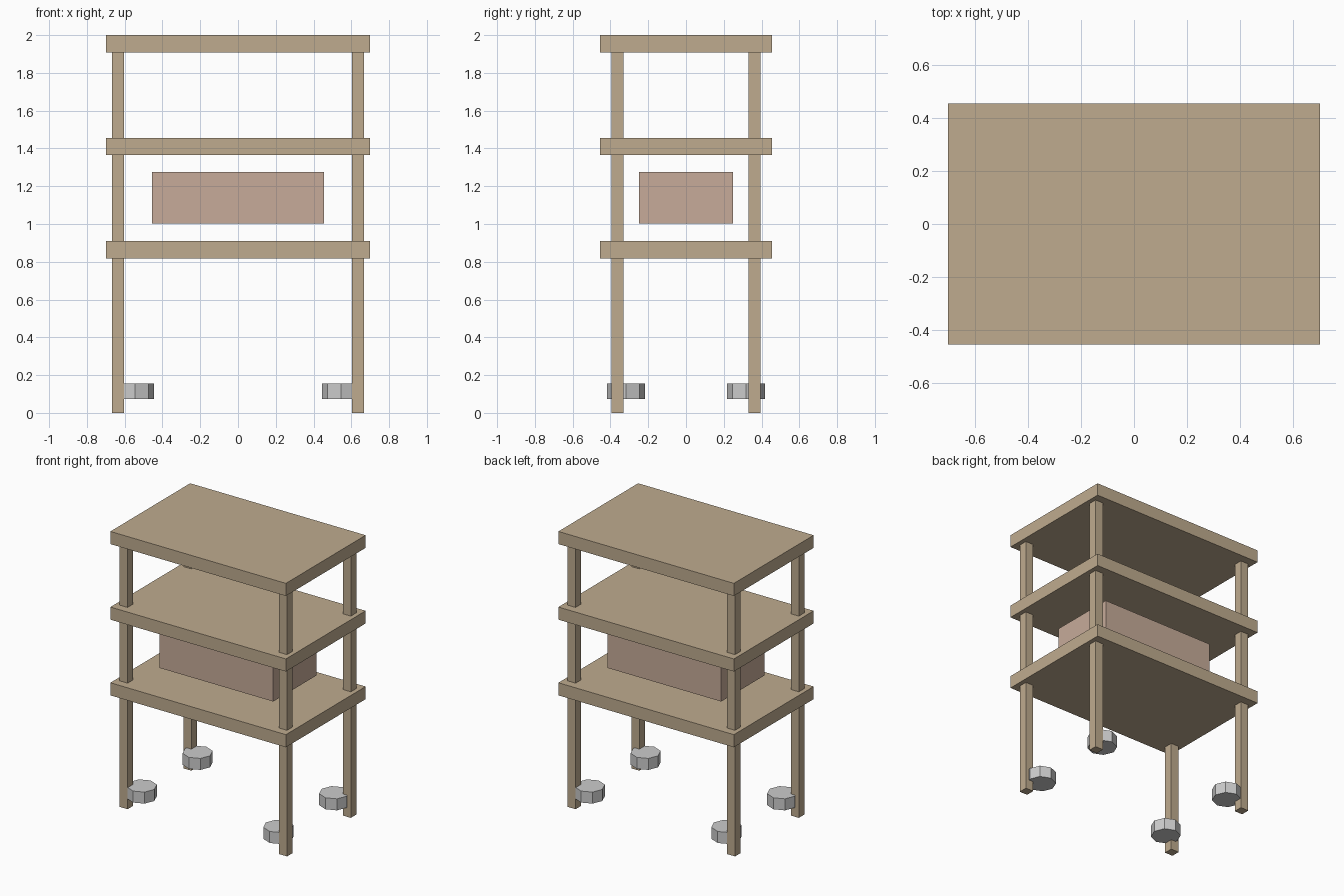
import bpy

if "Cube" in bpy.data.objects:
    bpy.data.objects.remove(bpy.data.objects["Cube"])


def material(name, rgb):
    mat = bpy.data.materials.new(name)
    mat.diffuse_color = (*rgb, 1)
    mat.use_nodes = True
    mat.node_tree.nodes["Principled BSDF"].inputs["Base Color"].default_value = mat.diffuse_color
    return mat


wood = material("wood", (0.52, 0.41, 0.275))
carton = material("carton", (0.57, 0.41, 0.32))


def box(name, centre, size, mat):
    bpy.ops.mesh.primitive_cube_add(size=1, location=centre)
    obj = bpy.context.object
    obj.name = name
    obj.scale = size
    bpy.ops.object.transform_apply(location=False, rotation=False, scale=True)
    obj.data.materials.append(mat)
    return obj


# Three equal shelves
for name, top in (("lower_shelf", 0.909), ("middle_shelf", 1.455), ("top_shelf", 2.0)):
    box(name, (0, 0, top - 0.0455), (1.40, 0.909, 0.091), wood)

# Box stored between the lower and middle shelves
box("stored_box", (0, 0, 1.139), (0.909, 0.495, 0.272), carton)

# Corner posts and the octagonal casters just inside them
for sx, side in ((-1, "left"), (1, "right")):
    for sy, end in ((-1, "front"), (1, "back")):
        box(f"{end}_{side}_leg", (sx * 0.636, sy * 0.3635, 0.955),
            (0.064, 0.064, 1.91), wood)
        bpy.ops.mesh.primitive_cylinder_add(
            vertices=8, radius=0.1, depth=0.083,
            location=(sx * 0.545, sy * 0.318, 0.114))
        bpy.context.object.name = f"{end}_{side}_caster"
